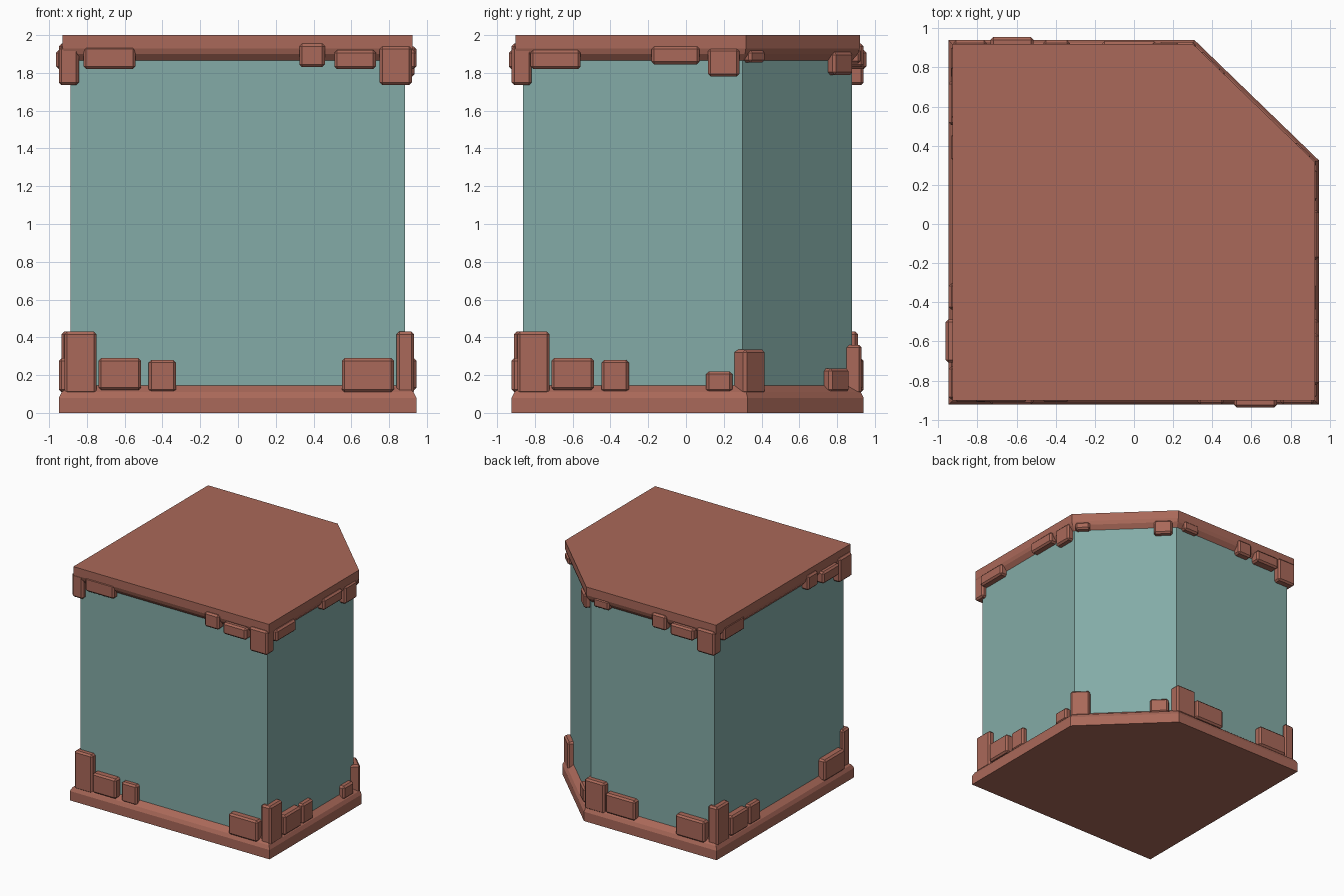
import bpy
import bmesh
from mathutils import Matrix, Vector

cube = bpy.data.objects.get("Cube")
if cube:
    bpy.data.objects.remove(cube, do_unlink=True)


def material(name, colour):
    mat = bpy.data.materials.new(name)
    mat.use_nodes = True
    mat.diffuse_color = (*colour, 1)
    mat.node_tree.nodes["Principled BSDF"].inputs["Base Color"].default_value = (*colour, 1)
    return mat


brick_red = material("brick red", (0.40, 0.14, 0.10))
teal = material("teal plaster", (0.23, 0.41, 0.385))

# Wall footprint, counterclockwise, with one cut corner
corners = [Vector(p) for p in [(-.888, -.863), (.885, -.863), (.885, .30), (.285, .88), (-.888, .88)]]
count = len(corners)


def edge_axes(i):
    along = (corners[(i + 1) % count] - corners[i]).normalized()
    return along, Vector((along.y, -along.x))


def outline(outset):
    """Footprint pushed outward with mitred corners."""
    points = []
    for i, corner in enumerate(corners):
        a, b = edge_axes(i - 1)[1], edge_axes(i)[1]
        points.append(corner + (a + b) * (outset / (1 + a.dot(b))))
    return points


def finish(name, bm, mat):
    bmesh.ops.recalc_face_normals(bm, faces=bm.faces[:])
    mesh = bpy.data.meshes.new(name)
    bm.to_mesh(mesh)
    bm.free()
    mesh.materials.append(mat)
    obj = bpy.data.objects.new(name, mesh)
    bpy.context.collection.objects.link(obj)
    return obj


def loft(name, profile, mat):
    """Stack footprint rings given as (outset, height)."""
    bm = bmesh.new()
    rings = [[bm.verts.new((p.x, p.y, z)) for p in outline(d)] for d, z in profile]
    for low, high in zip(rings, rings[1:]):
        for i in range(count):
            j = (i + 1) % count
            bm.faces.new((low[i], low[j], high[j], high[i]))
    bm.faces.new(rings[0])
    bm.faces.new(rings[-1])
    return finish(name, bm, mat)


def brick(name, side, start, end, low, high, out):
    """Worn block half sunk into one wall."""
    along, normal = edge_axes(side)
    inner = -.045
    centre = corners[side] + along * (start + end) / 2 + normal * (out + inner) / 2
    frame = Matrix((
        (along.x, normal.x, 0, centre.x),
        (along.y, normal.y, 0, centre.y),
        (0, 0, 1, (low + high) / 2),
        (0, 0, 0, 1)))
    size = Matrix.Diagonal((end - start, out - inner, high - low, 1))
    bm = bmesh.new()
    bmesh.ops.create_cube(bm, size=1, matrix=frame @ size)
    bmesh.ops.bevel(bm, geom=bm.edges[:], offset=.014, segments=1, affect='EDGES')
    finish(name, bm, brick_red)


# Main volumes
loft("walls", [(0, .05), (0, 1.95)], teal)
loft("base_trim", [(.06, 0), (.06, .08), (.045, .11), (0, .145)], brick_red)
loft("roof_trim", [(0, 1.865), (.03, 1.9), (.04, 1.93), (.04, 2)], brick_red)

# Bricks shared by long walls: start, end, bottom, top, outset
left_end = [
    (-.03, .14, .10, .43, .047),
    (.15, .375, .12, .29, .06),
    (.415, .56, .11, .28, .045),
    (.07, .345, 1.82, 1.94, .045)]
# Same layout, measured back from the far corner
right_end = [
    (-.335, -.06, .11, .29, .06),
    (-.56, -.425, 1.83, 1.955, .06),
    (-.375, -.155, 1.82, 1.92, .075),
    (-.135, .035, 1.735, 1.94, .06)]


def from_end(side):
    length = (corners[(side + 1) % count] - corners[side]).length
    return [(length + a, length + b, *rest) for a, b, *rest in right_end]


layout = {
    "front": (0, left_end + from_end(0)),
    "left": (1, left_end[:3] + [
        (.97, 1.108, .11, .22, .045),
        (.04, .305, 1.82, 1.92, .06),
        (.68, .935, 1.845, 1.94, .06),
        (.98, 1.145, 1.78, 1.93, .05)]),
    "cut_corner": (2, [
        (-.03, .13, .10, .335, .047),
        (.62, .77, .11, .235, .047),
        (.01, .13, 1.855, 1.92, .047),
        (.65, .80, 1.79, 1.91, .047)]),
    "back": (3, [
        (-.03, .16, .10, .36, .05),
        (.17, .45, .12, .29, .055),
        (.05, .20, 1.85, 1.93, .045)] + from_end(3)),
    "right": (4, left_end + from_end(4)),
}
for label, (side, bricks) in layout.items():
    for number, spec in enumerate(bricks, 1):
        brick(f"{label}_brick_{number}", side, *spec)
